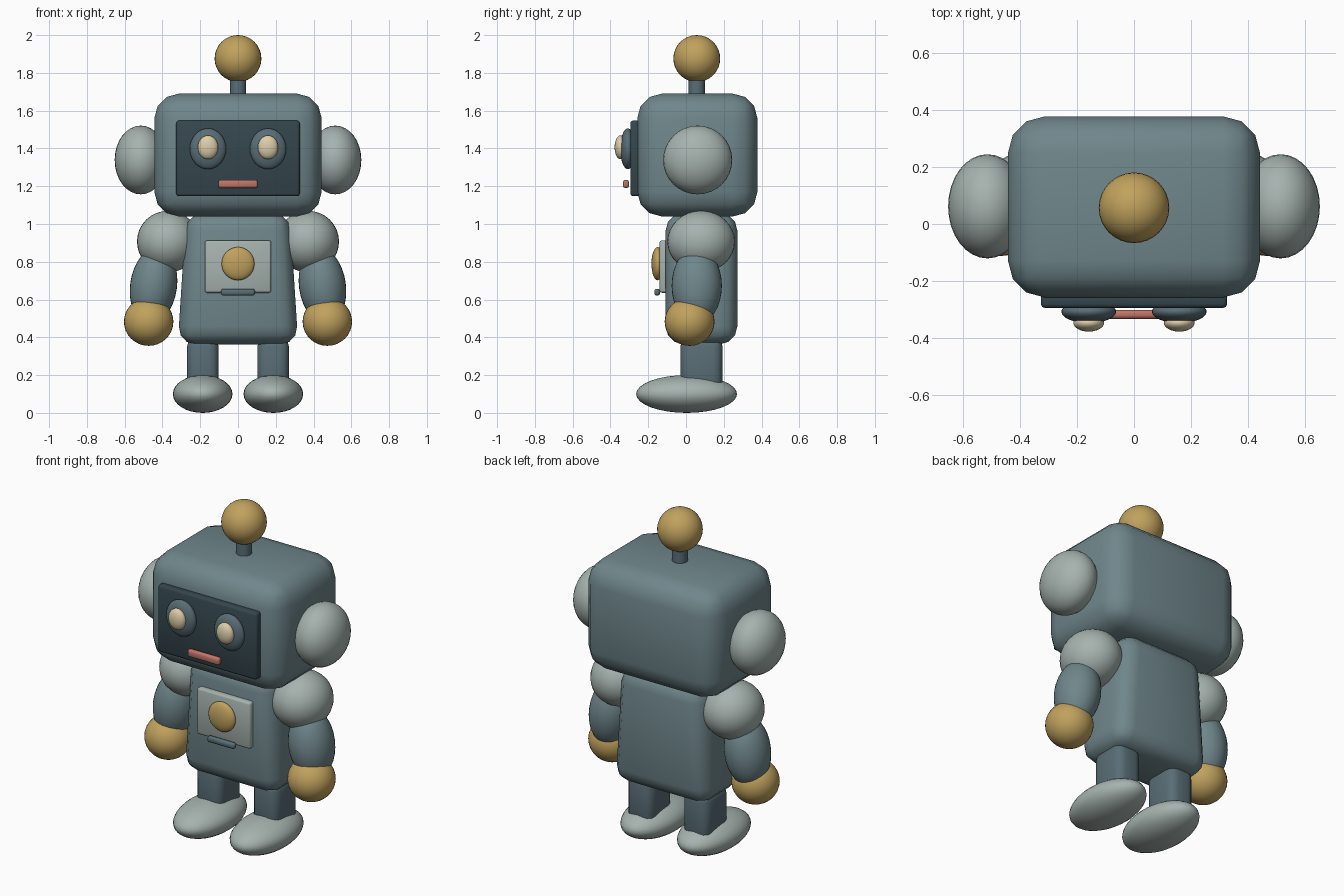
import bpy, math

if "Cube" in bpy.data.objects:
    bpy.data.objects.remove(bpy.data.objects["Cube"])


def paint(name, rgb):
    m = bpy.data.materials.new(name)
    m.diffuse_color = (*rgb, 1)
    m.use_nodes = True
    m.node_tree.nodes["Principled BSDF"].inputs["Base Color"].default_value = m.diffuse_color
    return m


BODY = paint("body_blue", (0.16, 0.24, 0.26))
LIMB = paint("limb_blue", (0.10, 0.155, 0.18))
DARK = paint("dark_screen", (0.035, 0.062, 0.075))
PALE = paint("pale_metal", (0.38, 0.45, 0.43))
GOLD = paint("gold", (0.53, 0.36, 0.11))
CREAM = paint("cream", (0.72, 0.61, 0.40))
RED = paint("mouth_red", (0.52, 0.18, 0.14))


def finish(name, mat):
    ob = bpy.context.object
    ob.name = name
    ob.data.materials.append(mat)
    bpy.ops.object.shade_smooth()
    return ob


def ball(name, mat, loc, radii, tilt=0):
    bpy.ops.mesh.primitive_uv_sphere_add(segments=32, ring_count=16, radius=1,
                                         location=loc, rotation=(0, tilt, 0))
    bpy.context.object.scale = radii
    return finish(name, mat)


def box(name, mat, x, y, z, bevel, segments=3, top=1.0):
    """Rounded box from (min, max) ranges; top scales the upper face in x."""
    size = [b - a for a, b in (x, y, z)]
    mid = [(a + b) / 2 for a, b in (x, y, z)]
    bpy.ops.mesh.primitive_cube_add(size=1, location=mid)
    ob = bpy.context.object
    for v in ob.data.vertices:
        taper = top if v.co.z > 0 else 1.0
        v.co = (v.co.x * size[0] * taper, v.co.y * size[1], v.co.z * size[2])
    mod = ob.modifiers.new("rounding", 'BEVEL')
    mod.width = bevel
    mod.segments = segments
    return finish(name, mat)


# head and antenna
box("head", BODY, (-0.443, 0.443), (-0.258, 0.378), (1.04, 1.69), 0.13)
bpy.ops.mesh.primitive_cylinder_add(vertices=24, radius=0.043, depth=0.16,
                                    location=(0, 0.057, 1.72))
finish("antenna_stem", LIMB)
bpy.context.object.data.shade_smooth()
bpy.ops.object.shade_smooth_by_angle(angle=math.radians(40))
ball("antenna_ball", GOLD, (0, 0.057, 1.876), (0.124, 0.124, 0.124))

# face
box("face_screen", DARK, (-0.327, 0.327), (-0.295, -0.24), (1.147, 1.547), 0.014, 2)
box("mouth", RED, (-0.104, 0.104), (-0.333, -0.302), (1.19, 1.234), 0.011, 2)

# torso and chest
box("torso", BODY, (-0.319, 0.319), (-0.108, 0.272), (0.363, 1.06), 0.095, 3, 0.86)
box("chest_panel", PALE, (-0.176, 0.176), (-0.14, -0.09), (0.636, 0.913), 0.012, 2)
ball("chest_button", GOLD, (0, -0.15, 0.79), (0.087, 0.033, 0.088))
box("chest_slot", LIMB, (-0.09, 0.09), (-0.168, -0.138), (0.621, 0.657), 0.012, 2)

# paired parts
for side, s in (("left", -1), ("right", 1)):
    ball(side + "_ear", PALE, (s * 0.515, 0.062, 1.339), (0.138, 0.183, 0.182))
    ball(side + "_eye_ring", LIMB, (s * 0.159, -0.308, 1.398), (0.096, 0.04, 0.108))
    ball(side + "_eye", CREAM, (s * 0.159, -0.347, 1.406), (0.054, 0.031, 0.063))
    ball(side + "_shoulder", PALE, (s * 0.37, 0.08, 0.907), (0.165, 0.179, 0.163))
    ball(side + "_arm", BODY, (s * 0.447, 0.057, 0.673), (0.124, 0.133, 0.205),
         -s * math.radians(8))
    ball(side + "_hand", GOLD, (s * 0.473, 0.019, 0.483), (0.131, 0.132, 0.128))
    x = sorted((s * 0.102, s * 0.27))
    box(side + "_leg", LIMB, x, (-0.03, 0.194), (0.11, 0.40), 0.05)
    ball(side + "_foot", PALE, (s * 0.187, 0.003, 0.1), (0.158, 0.267, 0.1))
